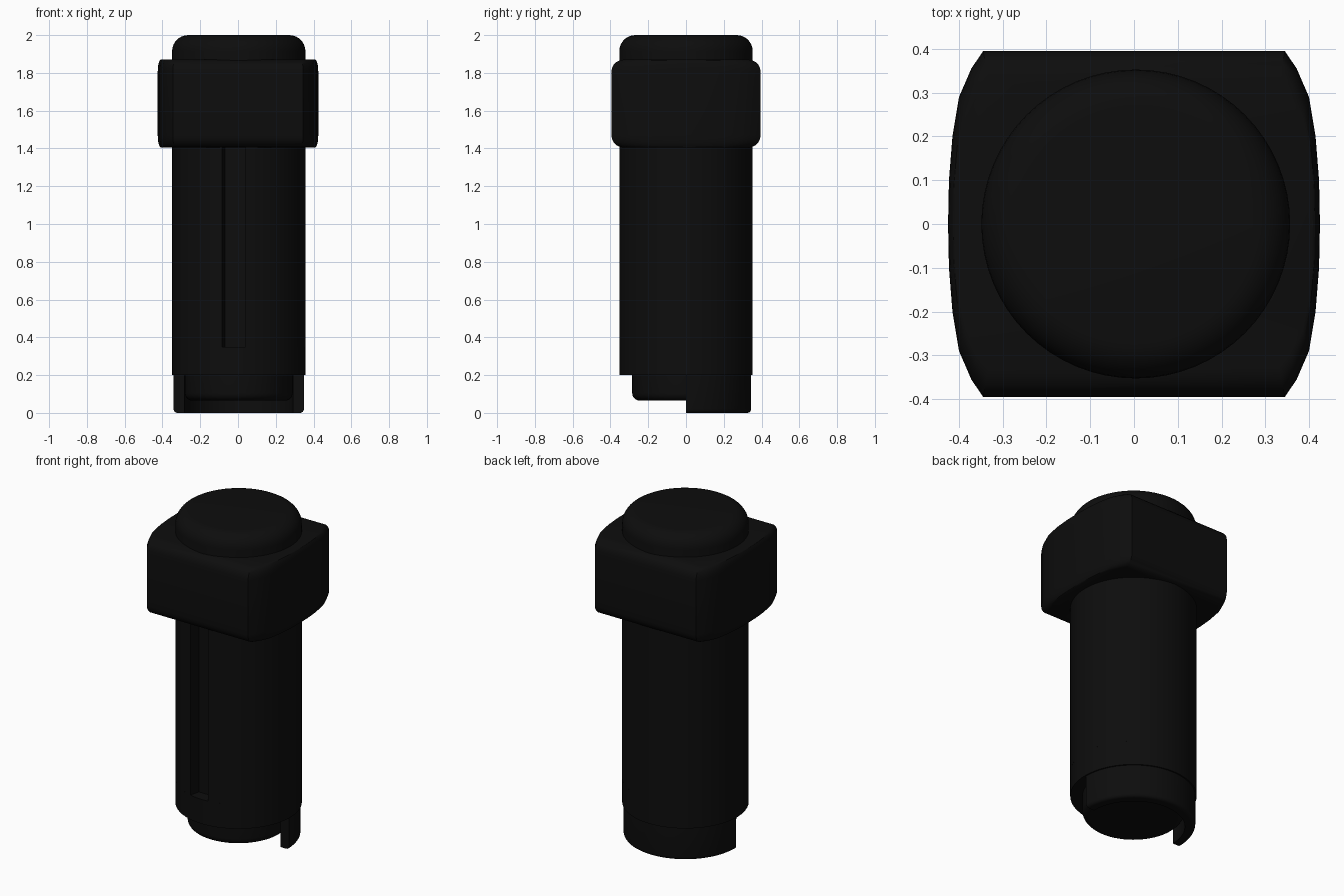
import bpy, bmesh
from math import sin, cos, pi, asin

cube = bpy.data.objects.get("Cube")
if cube:
    bpy.data.objects.remove(cube, do_unlink=True)

CX = 0.004      # axis of the shaft
R = 0.353       # shaft radius

black = bpy.data.materials.new("near_black")
black.use_nodes = True
black.diffuse_color = (0.004, 0.004, 0.004, 1)
black.node_tree.nodes["Principled BSDF"].inputs["Base Color"].default_value = (0.004, 0.004, 0.004, 1)


def arc(r, start, end, n):
    """Points on an arc about the shaft axis, both ends included."""
    return [(CX + r * cos(start + (end - start) * i / n),
             r * sin(start + (end - start) * i / n)) for i in range(n + 1)]


def circle(r, n=64):
    return arc(r, 0, 2 * pi, n)[:-1]


def loft(name, sections):
    """Skin a stack of (outline, z) sections, bottom to top, with flat ends."""
    bm = bmesh.new()
    rings = [[bm.verts.new((x, y, z)) for x, y in pts] for pts, z in sections]
    for low, high in zip(rings, rings[1:]):
        for i in range(len(low)):
            j = (i + 1) % len(low)
            bm.faces.new((low[i], low[j], high[j], high[i]))
    bm.faces.new(rings[0][::-1])
    bm.faces.new(rings[-1])
    bmesh.ops.recalc_face_normals(bm, faces=bm.faces)
    mesh = bpy.data.meshes.new(name)
    bm.to_mesh(mesh)
    bm.free()
    mesh.materials.append(black)
    obj = bpy.data.objects.new(name, mesh)
    bpy.context.collection.objects.link(obj)
    bpy.ops.object.select_all(action='DESELECT')
    obj.select_set(True)
    bpy.context.view_layer.objects.active = obj
    bpy.ops.object.shade_smooth_by_angle(angle=pi / 6)
    return obj


def fillet(size, n=5):
    """(inset, height) pairs of a quarter round, from the end face to the wall."""
    return [(size * (1 - sin(pi / 2 * i / n)), size * (1 - cos(pi / 2 * i / n)))
            for i in range(n + 1)]


# Shaft: plain foot, then a long stretch with a keyway in the front
loft("shaft_foot", [(circle(R), 0.2), (circle(R), 0.35)])
left, right, floor = -0.085, 0.04, -0.28
a0 = -pi / 2 + asin((right - CX) / R)
a1 = 3 * pi / 2 + asin((left - CX) / R)
keyed = arc(R, a0, a1, 64) + [(left + 0.015, floor), (right, floor)]
loft("slotted_shaft", [(keyed, 0.35), (keyed, 1.5)])

# Rounded head on top
loft("head_cap", [(circle(R), 1.45)] +
     [(circle(R - i), 2.0 - h) for i, h in reversed(fillet(0.085, 7))])

# Collar: flat front and back, bowed sides
side = [(0.345, 0.395), (0.372, 0.355), (0.4, 0.29), (0.415, 0.2), (0.423, 0.1)]
half = [(x, -y) for x, y in side] + [(0.425, 0)] + side[::-1]
bowed = half + [(-x, -y) for x, y in half]


def collar_section(dx, dy):
    return [(x * (1 - dx / 0.425), y * (1 - dy / 0.395)) for x, y in bowed]


rounding = [(i * 0.25, i, h) for i, h in fillet(0.065)]
loft("collar", [(collar_section(dx, dy), 1.405 + h) for dx, dy, h in rounding] +
     [(collar_section(dx, dy), 1.87 - h) for dx, dy, h in reversed(rounding)])

# Spigot under the shaft
loft("bottom_spigot", [(circle(0.285 - i), 0.065 + h) for i, h in fillet(0.04)] +
     [(circle(0.285), 0.25)])


# Half ring skirt around the back of the spigot
def skirt_section(inset):
    return arc(0.345 - inset, 0, pi, 32) + arc(0.287, pi, 0, 32)


loft("half_skirt", [(skirt_section(i), h) for i, h in fillet(0.02, 4)] +
     [(skirt_section(0), 0.21)])
